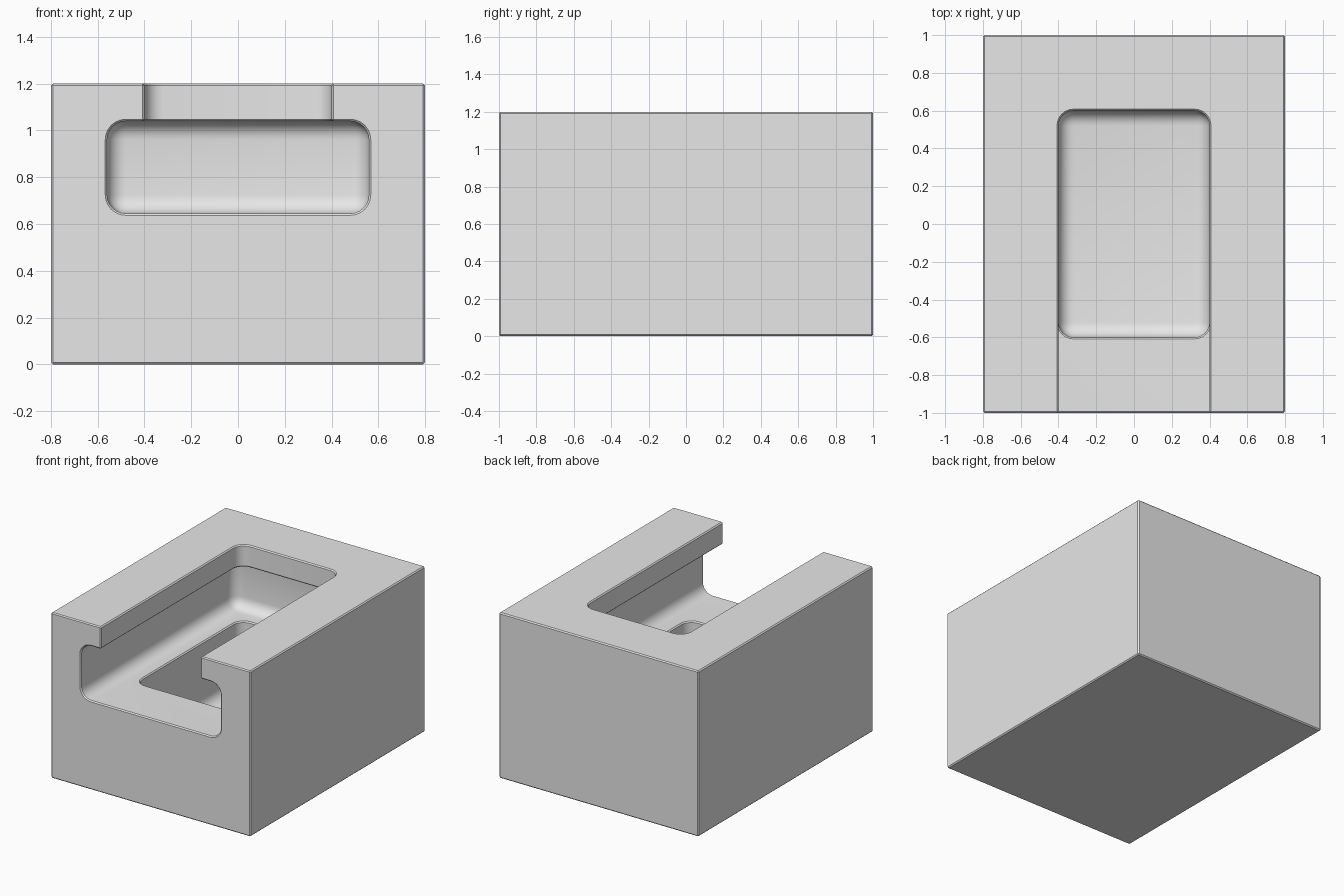
import bpy
import bmesh
import math

default_cube = bpy.data.objects.get("Cube")
if default_cube:
    bpy.data.objects.remove(default_cube, do_unlink=True)

FILLET = 0.08
EDGE = 0.008


def box(name, low, high, rounded="none"):
    """Box between two corners, with no, upright or all edges filleted."""
    bm = bmesh.new()
    bmesh.ops.create_cube(bm, size=1)
    for v in bm.verts:
        v.co = [a + (b - a) * (c + 0.5) for a, b, c in zip(low, high, v.co)]
    edges = []
    if rounded == "all":
        edges = list(bm.edges)
    elif rounded == "upright":
        edges = [e for e in bm.edges
                 if abs(e.verts[0].co.z - e.verts[1].co.z) > 0.01]
    if edges:
        bmesh.ops.bevel(bm, geom=edges, offset=FILLET, offset_type='OFFSET',
                        segments=6, profile=0.5, affect='EDGES')
    bmesh.ops.recalc_face_normals(bm, faces=bm.faces)
    mesh = bpy.data.meshes.new(name)
    bm.to_mesh(mesh)
    bm.free()
    obj = bpy.data.objects.new(name, mesh)
    bpy.context.collection.objects.link(obj)
    return obj


# Solid outer block
block = box("slotted_block", (-0.8, -1, 0), (0.8, 1, 1.2))

# Top slot, wider undercut channel open at the front, and deep floor pocket
cutters = [
    box("channel_cutter", (-0.56, -1.3, 0.645), (0.56, 0.76, 1.04), "all"),
    box("slot_cutter", (-0.4, -1.3, 0.85), (0.4, 0.6, 1.4), "upright"),
    box("pocket_cutter", (-0.4, -0.6, 0.16), (0.4, 0.6, 0.83), "all"),
]
for cutter in cutters:
    cutter.hide_render = True
    cut = block.modifiers.new(cutter.name, 'BOOLEAN')
    cut.operation = 'DIFFERENCE'
    cut.solver = 'EXACT'
    cut.object = cutter

# Small chamfer on the sharp edges
chamfer = block.modifiers.new("edge_chamfer", 'BEVEL')
chamfer.width = EDGE
chamfer.segments = 1
chamfer.limit_method = 'ANGLE'
chamfer.angle_limit = math.radians(40)
chamfer.use_clamp_overlap = False

# Bake the modifiers and drop the cutters
bpy.context.view_layer.update()
graph = bpy.context.evaluated_depsgraph_get()
baked = bpy.data.meshes.new_from_object(block.evaluated_get(graph))
block.modifiers.clear()
block.data = baked
for cutter in cutters:
    bpy.data.objects.remove(cutter, do_unlink=True)

# Plain grey finish
grey = bpy.data.materials.new("plain_grey")
grey.use_nodes = True
colour = (0.8, 0.8, 0.8, 1)
grey.diffuse_color = colour
grey.node_tree.nodes["Principled BSDF"].inputs["Base Color"].default_value = colour
baked.materials.clear()
baked.materials.append(grey)

# Smooth fillets, crisp edges
bpy.ops.object.select_all(action='DESELECT')
block.select_set(True)
bpy.context.view_layer.objects.active = block
bpy.ops.object.shade_smooth_by_angle()
